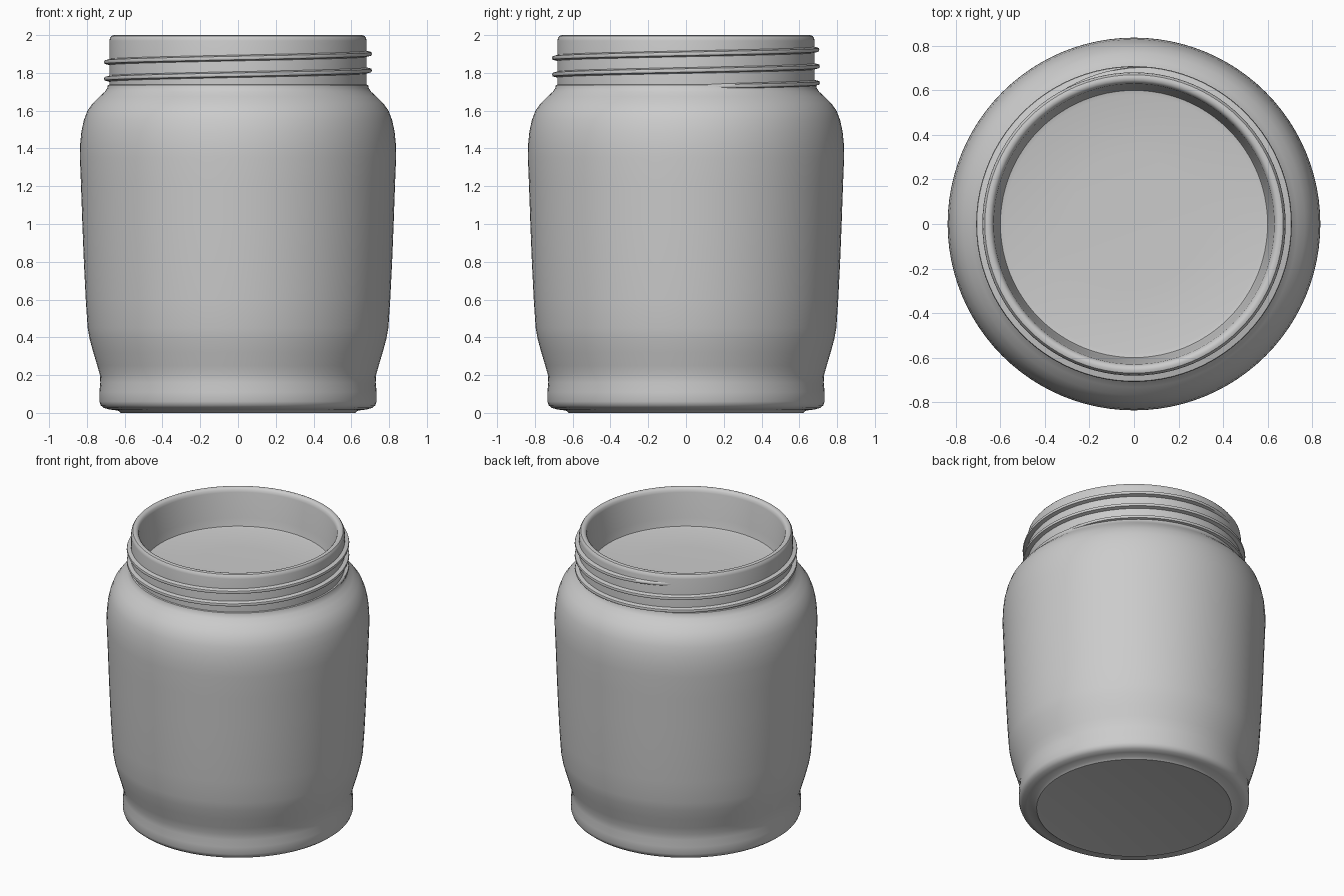
import bpy, bmesh
from math import sin, cos, pi, radians

if "Cube" in bpy.data.objects:
    bpy.data.objects.remove(bpy.data.objects["Cube"])

SEG = 96


def finish(name, bm, angle=35):
    bmesh.ops.recalc_face_normals(bm, faces=bm.faces)
    mesh = bpy.data.meshes.new(name)
    bm.to_mesh(mesh)
    bm.free()
    mesh.shade_smooth()
    mesh.set_sharp_from_angle(angle=radians(angle))
    obj = bpy.data.objects.new(name, mesh)
    bpy.context.collection.objects.link(obj)
    return obj


def lathe(name, profile):
    """Revolve (radius, z) points around z; both ends lie on the axis."""
    bm = bmesh.new()
    verts = [bm.verts.new((r, 0, z)) for r, z in profile]
    edges = [bm.edges.new(pair) for pair in zip(verts, verts[1:])]
    bmesh.ops.spin(bm, geom=verts + edges, cent=(0, 0, 0), axis=(0, 0, 1),
                   angle=2 * pi, steps=SEG, use_duplicate=False)
    bmesh.ops.remove_doubles(bm, verts=bm.verts, dist=0.0005)
    return finish(name, bm)


# Jar: underside, foot, body, shoulder, neck, rounded lip, inner wall and floor
lathe("jar_body", [
    (0, 0.01), (0.60, 0.004), (0.62, 0.0), (0.635, 0.012), (0.68, 0.018),
    (0.71, 0.026), (0.727, 0.04), (0.734, 0.06), (0.734, 0.11), (0.729, 0.16),
    (0.731, 0.20), (0.745, 0.25), (0.766, 0.32), (0.785, 0.39), (0.796, 0.45),
    (0.806, 0.60), (0.816, 0.80), (0.824, 1.00), (0.831, 1.20), (0.837, 1.35),
    (0.836, 1.42), (0.829, 1.49), (0.816, 1.55), (0.797, 1.60), (0.768, 1.64),
    (0.733, 1.675), (0.705, 1.70), (0.692, 1.72), (0.689, 1.735),
    (0.681, 1.738), (0.681, 1.97), (0.678, 1.985), (0.670, 1.996),
    (0.658, 2.0), (0.645, 1.997), (0.635, 1.988), (0.630, 1.97),
    (0.612, 1.80), (0.600, 1.745), (0.58, 1.74), (0.30, 1.738), (0, 1.73),
])


# Screw thread: tapered ridge swept along a rising helix
def thread(name, start, end, z0, pitch, fade=35, step=4):
    bm = bmesh.new()
    rings = []
    for deg in range(start, end + 1, step):
        a = radians(deg)
        z = z0 + pitch * deg / 360
        k = min(1, (deg - start) / fade, (end - deg) / fade)
        tip = 0.679 + 0.030 * max(k, 0)
        section = [(0.672, -0.018), (tip - 0.003, -0.009), (tip, 0),
                   (tip - 0.003, 0.009), (0.672, 0.018)]
        rings.append([bm.verts.new((r * cos(a), r * sin(a), z + dz))
                      for r, dz in section])
    for p, q in zip(rings, rings[1:]):
        for i in range(len(p)):
            j = (i + 1) % len(p)
            bm.faces.new((p[i], q[i], q[j], p[j]))
    bm.faces.new(rings[0])
    bm.faces.new(rings[-1])
    return finish(name, bm, 50)


thread("screw_thread", 0, 840, 1.725, 0.088)
